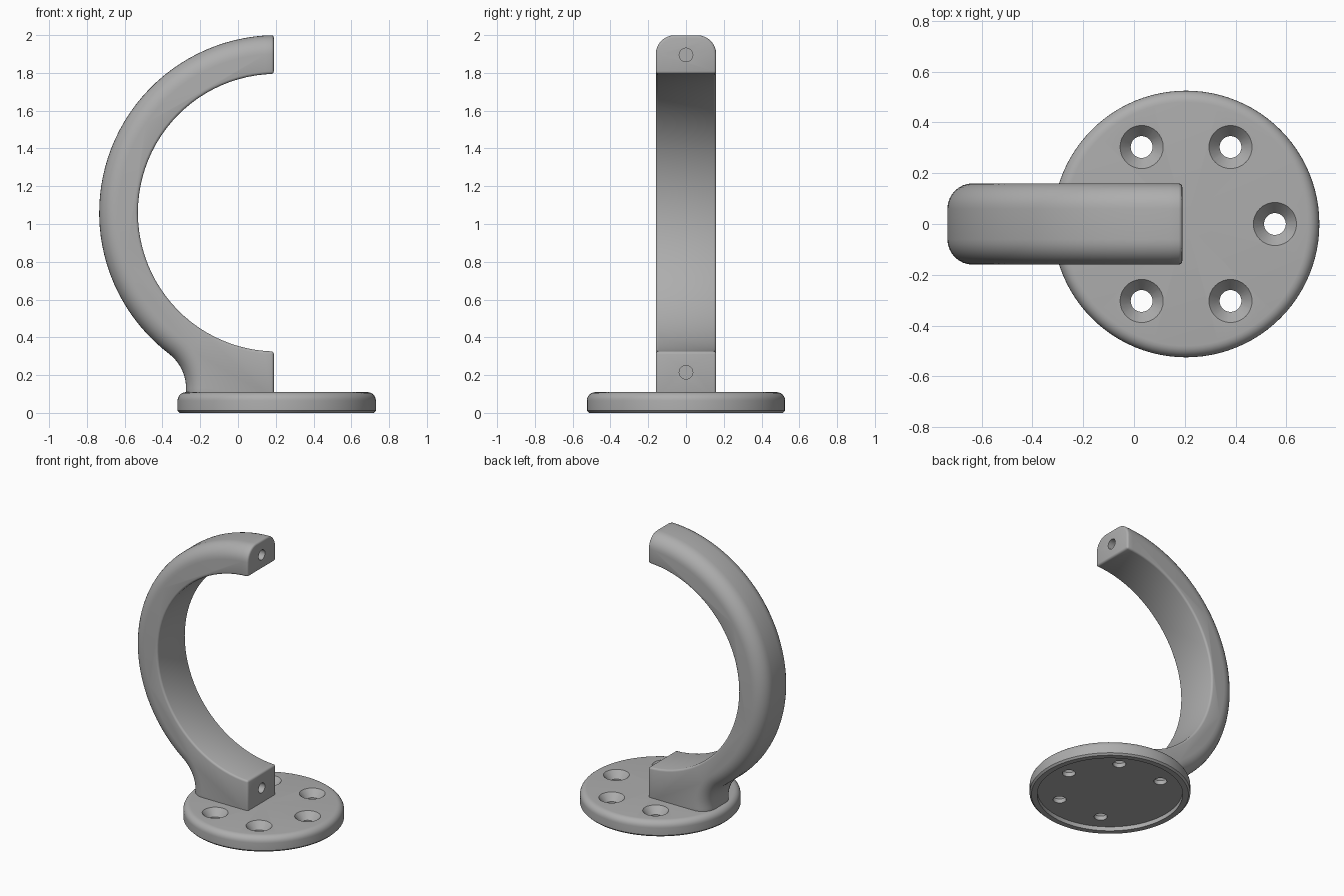
import bpy, bmesh
from math import sin, cos, pi, radians, atan2, hypot

cube = bpy.data.objects.get("Cube")
if cube:
    bpy.data.objects.remove(cube)

grey = bpy.data.materials.new("plain grey")
grey.use_nodes = True
grey.diffuse_color = (0.42, 0.42, 0.42, 1)
grey.node_tree.nodes["Principled BSDF"].inputs["Base Color"].default_value = (0.42, 0.42, 0.42, 1)

CX, CZ = 0.205, 1.06        # centre of the ring
R_OUT, R_IN = 0.94, 0.735
HALF_W, END_X = 0.16, 0.19
BASE_R, BASE_H = 0.525, 0.11


def finish(bm, name):
    bmesh.ops.recalc_face_normals(bm, faces=bm.faces)
    mesh = bpy.data.meshes.new(name)
    bm.to_mesh(mesh)
    bm.free()
    mesh.materials.append(grey)
    ob = bpy.data.objects.new(name, mesh)
    bpy.context.collection.objects.link(ob)
    return ob


def activate(ob):
    bpy.ops.object.select_all(action='DESELECT')
    ob.select_set(True)
    bpy.context.view_layer.objects.active = ob


def lathe(name, profile, steps):
    """Spin a (radius, height) profile around z; it starts and ends on the axis."""
    bm = bmesh.new()
    verts = [bm.verts.new((r, 0, z)) for r, z in profile]
    edges = [bm.edges.new(pair) for pair in zip(verts, verts[1:])]
    bmesh.ops.spin(bm, geom=verts + edges, cent=(0, 0, 0), axis=(0, 0, 1),
                   angle=2 * pi, steps=steps, use_merge=True)
    bmesh.ops.remove_doubles(bm, verts=bm.verts, dist=1e-5)
    return finish(bm, name)


def cut(ob, cutter):
    activate(ob)
    mod = ob.modifiers.new("cut", 'BOOLEAN')
    mod.operation, mod.solver, mod.object = 'DIFFERENCE', 'EXACT', cutter
    bpy.ops.object.modifier_apply(modifier=mod.name)
    bpy.data.objects.remove(cutter)


def smooth(ob, angle):
    activate(ob)
    bpy.ops.object.shade_smooth_by_angle(angle=radians(angle))


def arc(cx, cz, r, a0, a1, n):
    return [(cx + r * cos(a0 + (a1 - a0) * i / n), cz + r * sin(a0 + (a1 - a0) * i / n))
            for i in range(n + 1)]


# Base plate: rounded top edge, chamfered foot, shallow recess underneath
round_r = 0.045
profile = [(0, 0.03), (0.475, 0.03), (0.475, 0), (0.513, 0), (BASE_R, 0.012)]
profile += arc(BASE_R - round_r, BASE_H - round_r, round_r, 0, pi / 2, 6) + [(0, BASE_H)]
base = lathe("base_plate", profile, 96)
base.location.x = CX

# Five countersunk screw holes
for k in range(-2, 3):
    a = k * pi / 3
    hole = lathe("hole_cutter", [(0, -0.1), (0.043, -0.1), (0.043, 0.06), (0.085, 0.11),
                                 (0.085, 0.2), (0, 0.2)], 32)
    hole.location = (CX + 0.35 * cos(a), 0.35 * sin(a), 0)
    cut(base, hole)
smooth(base, 35)

# Hook arm outline: outer ring, flared foot, then inner ring
FX, FZ, FR = -0.505, 0.13, 0.23      # hollow flare that meets the ring
top = pi - atan2(R_OUT, CX - END_X)
top_out = pi / 2 + (CX - END_X) / R_OUT
top_in = pi / 2 + (CX - END_X) / R_IN
join = atan2(FZ - CZ, FX - CX) + 2 * pi
outer = arc(CX, CZ, R_OUT, top_out, join, 44)
outer += arc(FX, FZ, FR, join - pi, 0, 10)[1:] + [(FX + FR, 0.07)]
inner = [(END_X, 0.07)] + arc(CX, CZ, R_IN, 2 * pi - top_in, top_in, 48)

bm = bmesh.new()
front = [bm.verts.new((x, -HALF_W, z)) for x, z in outer + inner]
back = [bm.verts.new((x, HALF_W, z)) for x, z in outer + inner]
n = len(front)
bm.faces.new(front)
bm.faces.new(back[::-1])
for i in range(n):
    j = (i + 1) % n
    bm.faces.new((front[i], back[i], back[j], front[j]))
bmesh.ops.recalc_face_normals(bm, faces=bm.faces)

# Broad rounding along the outside of the arm
rim = [bm.edges.get((side[i], side[i + 1])) for side in (front, back)
       for i in range(len(outer) - 1)]
bmesh.ops.bevel(bm, geom=rim, offset=0.1, offset_type='OFFSET', segments=8,
                profile=0.5, affect='EDGES', clamp_overlap=False)
arm = finish(bm, "hook_arm")

# Fine rounding on the remaining corners
activate(arm)
mod = arm.modifiers.new("soft_edges", 'BEVEL')
mod.width, mod.segments, mod.limit_method, mod.angle_limit = 0.014, 3, 'ANGLE', radians(45)
bpy.ops.object.modifier_apply(modifier=mod.name)

# Pin holes in both end faces
for z in (1.895, 0.215):
    pin = lathe("pin_cutter", [(0, -0.2), (0.036, -0.2), (0.036, 0.2), (0, 0.2)], 32)
    pin.rotation_euler.y = pi / 2
    pin.location = (END_X, 0, z)
    cut(arm, pin)
smooth(arm, 35)
